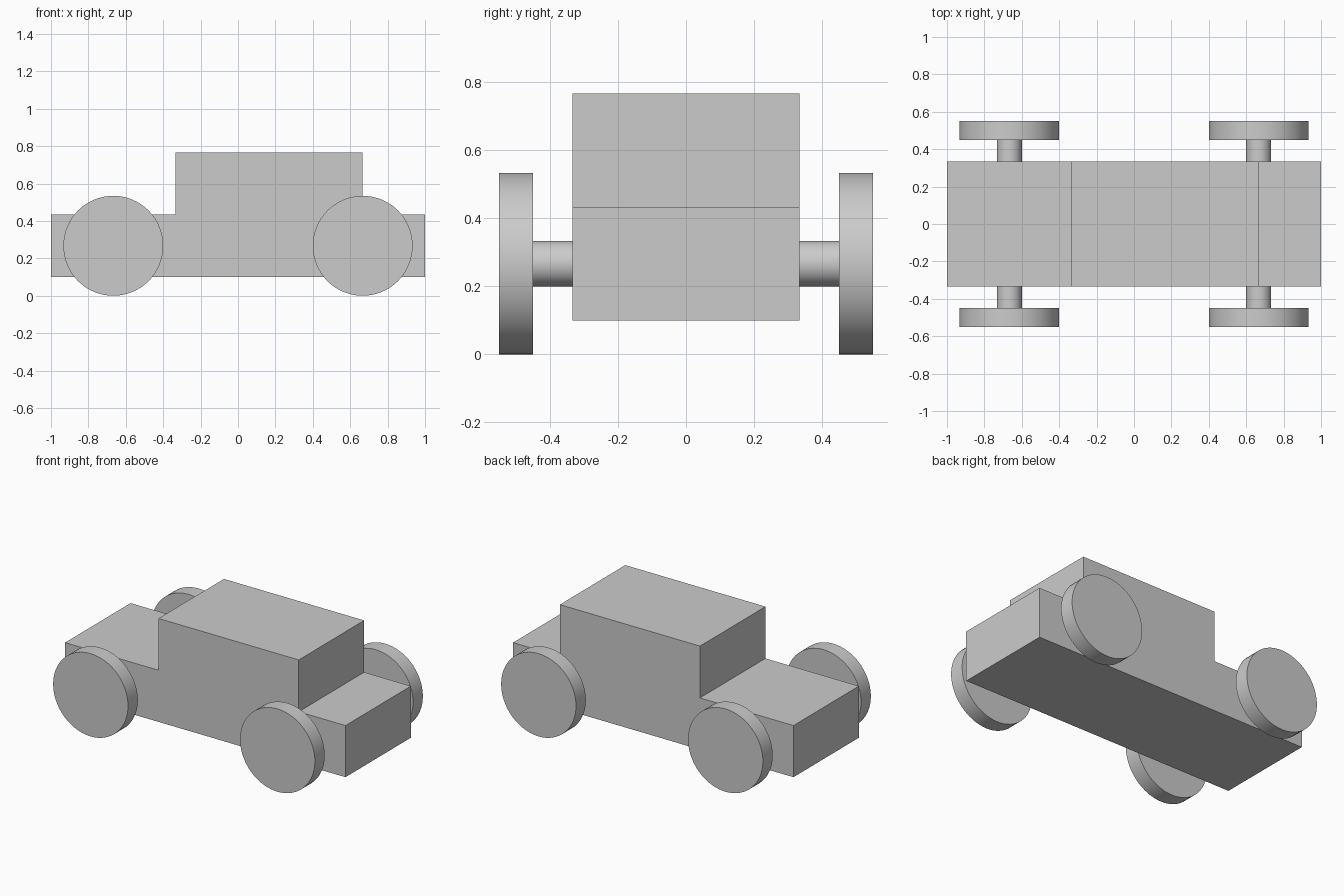
import bpy
import bmesh
import math

cube = bpy.data.objects.get("Cube")
if cube:
    bpy.data.objects.remove(cube, do_unlink=True)

GREY = (0.6, 0.6, 0.6, 1)
paint = bpy.data.materials.new("plain grey")
paint.use_nodes = True
paint.diffuse_color = GREY
paint.node_tree.nodes["Principled BSDF"].inputs["Base Color"].default_value = GREY

THIRD = 1 / 3
HALF_WIDTH = THIRD
AXLE_X, AXLE_Z = 2 * THIRD, 0.267
WHEEL_RADIUS, AXLE_RADIUS = 0.267, 0.067
WHEEL_INNER, WHEEL_OUTER = 0.45, 0.55


def extruded_profile(name, points, half_width):
    """Extrude a side outline (x, z) across the width."""
    bm = bmesh.new()
    face = bm.faces.new([bm.verts.new((x, -half_width, z)) for x, z in points])
    side = bmesh.ops.extrude_face_region(bm, geom=[face])["geom"]
    verts = [v for v in side if isinstance(v, bmesh.types.BMVert)]
    bmesh.ops.translate(bm, verts=verts, vec=(0, 2 * half_width, 0))
    bmesh.ops.recalc_face_normals(bm, faces=bm.faces)
    mesh = bpy.data.meshes.new(name)
    bm.to_mesh(mesh)
    bm.free()
    obj = bpy.data.objects.new(name, mesh)
    bpy.context.collection.objects.link(obj)
    mesh.materials.append(paint)


def cross_cylinder(name, x, y_start, y_end, radius):
    """Smooth cylinder lying along y at axle height."""
    bpy.ops.mesh.primitive_cylinder_add(
        vertices=64, radius=radius, depth=y_end - y_start,
        location=(x, (y_start + y_end) / 2, AXLE_Z),
        rotation=(math.pi / 2, 0, 0))
    obj = bpy.context.object
    obj.name = name
    obj.data.materials.append(paint)
    bpy.ops.object.shade_smooth_by_angle(angle=math.radians(30))


# Body: low hood and trunk with a raised cabin, one outline
bottom, deck, roof = 0.1, 0.433, 0.767
cabin_start, cabin_end = -THIRD, 2 * THIRD
extruded_profile("car_body", [
    (-1, bottom), (1, bottom), (1, deck), (cabin_end, deck),
    (cabin_end, roof), (cabin_start, roof), (cabin_start, deck), (-1, deck),
], HALF_WIDTH)

# Axles and wheels at both ends
for end, x in (("hood", -AXLE_X), ("trunk", AXLE_X)):
    cross_cylinder(f"{end}_axle", x, -WHEEL_INNER, WHEEL_INNER, AXLE_RADIUS)
    cross_cylinder(f"{end}_wheel_front", x, -WHEEL_OUTER, -WHEEL_INNER, WHEEL_RADIUS)
    cross_cylinder(f"{end}_wheel_back", x, WHEEL_INNER, WHEEL_OUTER, WHEEL_RADIUS)
